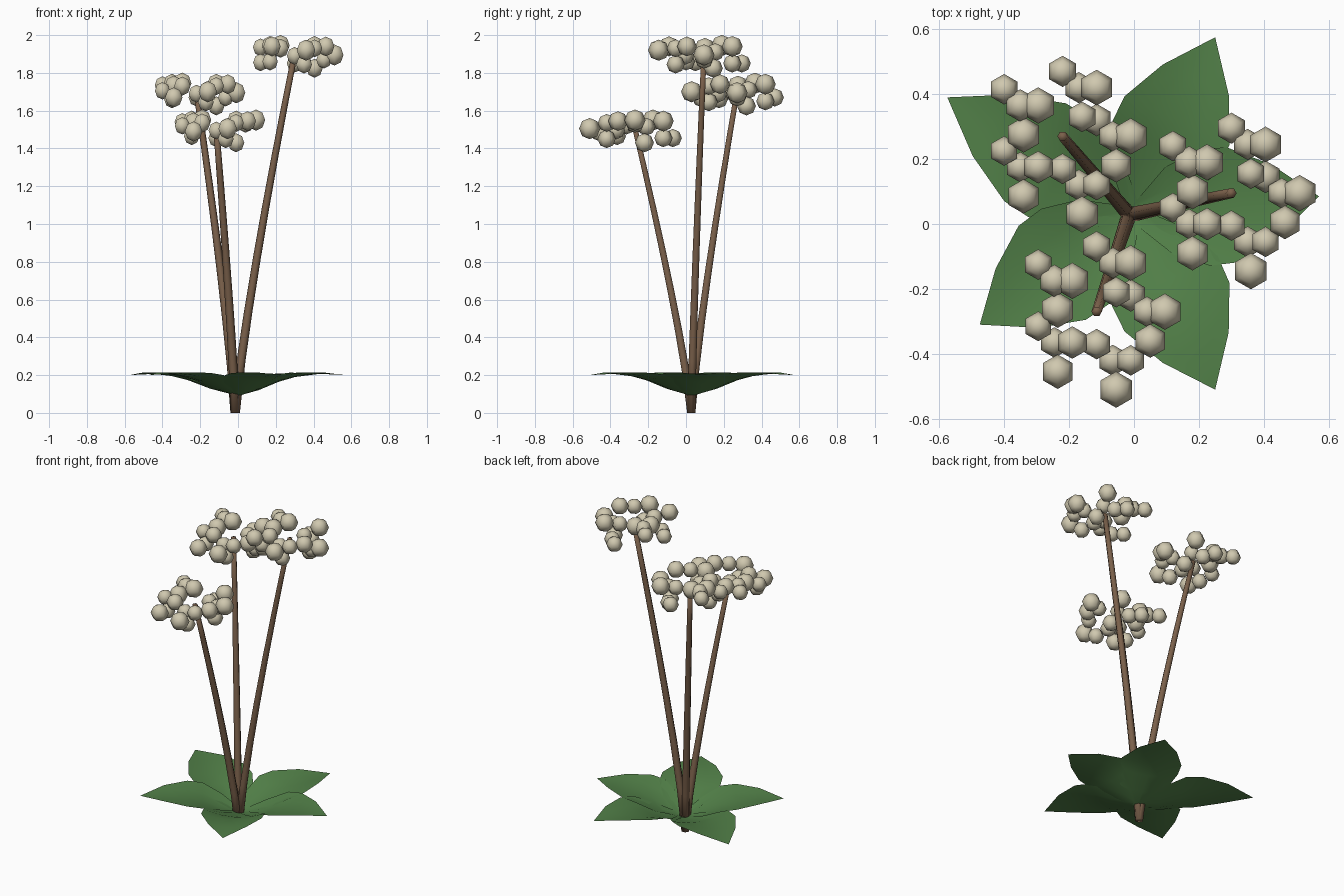
import bpy, bmesh, math
from mathutils import Vector, Matrix

if "Cube" in bpy.data.objects:
    bpy.data.objects.remove(bpy.data.objects["Cube"])


def material(name, rgb):
    m = bpy.data.materials.new(name)
    m.diffuse_color = (*rgb, 1)
    m.use_nodes = True
    m.node_tree.nodes["Principled BSDF"].inputs["Base Color"].default_value = m.diffuse_color
    return m


GREEN = material("leaf_green", (0.084, 0.216, 0.065))
BROWN = material("stem_brown", (0.195, 0.117, 0.069))
CREAM = material("flower_cream", (0.63, 0.58, 0.43))


def finish(bm, name, mat, smooth=True):
    mesh = bpy.data.meshes.new(name)
    bm.normal_update()
    bm.to_mesh(mesh)
    bm.free()
    mesh.materials.append(mat)
    for p in mesh.polygons:
        p.use_smooth = smooth
    ob = bpy.data.objects.new(name, mesh)
    bpy.context.collection.objects.link(ob)
    return ob


BASE = Vector((-0.015, 0.028, 0))


# Stem: tapered six-sided tube that bends outwards
def stem(name, top):
    bm = bmesh.new()
    rings, steps, sides = [], 7, 6
    top = Vector(top)
    for i in range(steps + 1):
        t = i / steps
        bend = t ** 1.2
        c = Vector((BASE.x + (top.x - BASE.x) * bend,
                    BASE.y + (top.y - BASE.y) * bend, top.z * t))
        r = 0.025 - 0.009 * t
        rings.append([bm.verts.new(c + Vector((r * math.cos(a), r * math.sin(a), 0)))
                      for a in (2 * math.pi * k / sides for k in range(sides))])
    for lo, hi in zip(rings, rings[1:]):
        for k in range(sides):
            n = (k + 1) % sides
            bm.faces.new((lo[k], lo[n], hi[n], hi[k]))
    bm.faces.new(rings[0][::-1])
    bm.faces.new(rings[-1])
    finish(bm, name, BROWN)


# Leaf: cupped sheet; rows of (distance, half width, middle z, edge z)
LEAF = [(0, 0.03, 0.09, 0.10), (0.19, 0.135, 0.12, 0.15), (0.38, 0.18, 0.165, 0.20),
        (0.53, 0.178, 0.19, 0.212), (0.76, 0.112, 0.207, 0.215), (1, 0, 0.2, 0.2)]


def leaf(name, tip):
    bm = bmesh.new()
    root = Vector((0, 0.03, 0))
    axis = Vector((*tip, 0)) - root
    side = Vector((-axis.y, axis.x, 0)).normalized()
    rows = []
    for d, w, zm, ze in LEAF[:-1]:
        p = root + axis * d
        rows.append([bm.verts.new(p + side * w * s + Vector((0, 0, zm + (ze - zm) * s * s)))
                     for s in (-1, -0.5, 0, 0.5, 1)])
    end = bm.verts.new(root + axis + Vector((0, 0, LEAF[-1][2])))
    for a, b in zip(rows, rows[1:]):
        for k in range(4):
            bm.faces.new((a[k + 1], a[k], b[k], b[k + 1]))
    for k in range(4):
        bm.faces.new((rows[-1][k + 1], rows[-1][k], end))
    bmesh.ops.recalc_face_normals(bm, faces=bm.faces)
    bm.normal_update()
    if sum(f.normal.z for f in bm.faces) < 0:
        bmesh.ops.reverse_faces(bm, faces=bm.faces)
    finish(bm, name, GREEN)


# Flower head: five groups of four round blossoms
GROUPS = [(0, 0.2), (-0.18, 0.145), (-0.18, -0.045), (0, -0.1), (0.105, 0.05)]
BLOOMS = [(0, 0), (0.05, -0.05), (0.105, -0.05), (0.06, -0.14)]
HEIGHTS = [(-0.05, -0.05, 0.04, 0.01), (0.035, 0.045, 0.045, 0.03),
           (-0.045, -0.04, 0.03, 0.04), (-0.01, -0.055, 0.03, 0.02),
           (-0.075, -0.03, -0.005, 0.04)]
RADII = [(0.048, 0.048, 0.055, 0.047), (0.047, 0.05, 0.056, 0.055),
         (0.046, 0.047, 0.05, 0.053), (0.047, 0.048, 0.047, 0.056),
         (0.05, 0.047, 0.056, 0.052)]


def flower_head(name, top, changes):
    bm = bmesh.new()
    for g, (gx, gy) in enumerate(GROUPS):
        for b, (bx, by) in enumerate(BLOOMS):
            dz = changes.get((g, b), HEIGHTS[g][b])
            pos = Vector(top) + Vector((gx + bx, gy + by, dz))
            bmesh.ops.create_uvsphere(bm, u_segments=6, v_segments=4, radius=RADII[g][b],
                                      matrix=Matrix.Translation(pos))
    finish(bm, name, CREAM)


PLANTS = {"right": ((0.30, 0.095, 1.90), {}),
          "back": ((-0.22, 0.27, 1.70), {(2, 0): 0.005, (2, 3): -0.03, (0, 0): -0.03,
                                         (3, 3): 0.0}),
          "front": ((-0.115, -0.27, 1.505), {(4, 2): 0.045, (4, 1): 0.025, (2, 0): 0.015,
                                             (2, 3): -0.015, (3, 3): 0.0})}
for side_name, (top, changes) in PLANTS.items():
    stem(side_name + "_stem", top)
    flower_head(side_name + "_flower_head", top, changes)

TIPS = [(0.25, 0.575), (0.57, 0.085), (0.25, -0.51), (-0.475, -0.31), (-0.575, 0.39)]
for i, tip in enumerate(TIPS):
    leaf("leaf_%d" % (i + 1), tip)
